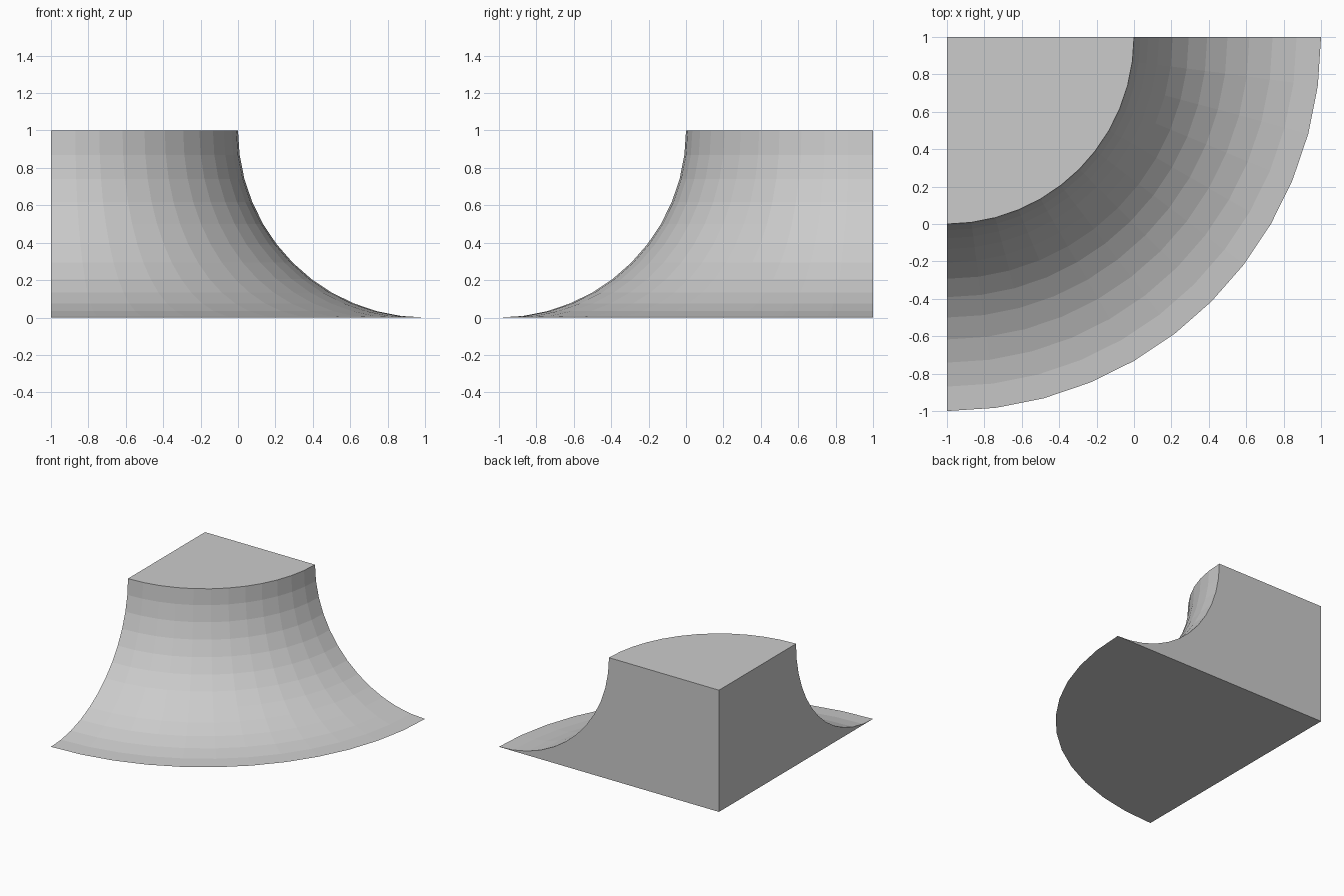
import bpy
import bmesh
from math import sin, cos, radians

if "Cube" in bpy.data.objects:
    bpy.data.objects.remove(bpy.data.objects["Cube"])

STEPS = 12             # segments along the curve and around the corner
STEP = radians(90 / STEPS)
AXIS = (-1.0, 1.0)     # vertical axis of the quarter turn

bm = bmesh.new()


def point(radius, z, angle):
    """Point turned about the corner axis, starting towards the front."""
    return bm.verts.new((AXIS[0] + radius * sin(angle), AXIS[1] - radius * cos(angle), z))


# Concave quarter-circle profile (outer foot to upper lip), swept round the corner
grid = [[point(2 - sin(k * STEP), 1 - cos(k * STEP), j * STEP) for k in range(STEPS + 1)]
        for j in range(STEPS + 1)]
for a, b in zip(grid, grid[1:]):
    for k in range(STEPS):
        bm.faces.new((a[k], b[k], b[k + 1], a[k + 1]))

# Flat base, top deck and the two straight side walls
low = point(0, 0, 0)
high = point(0, 1, 0)
bm.faces.new([low] + [col[0] for col in grid])
bm.faces.new([high] + [col[-1] for col in grid])
bm.faces.new([low] + grid[0] + [high])
bm.faces.new([low] + grid[-1] + [high])
bmesh.ops.recalc_face_normals(bm, faces=bm.faces)

mesh = bpy.data.meshes.new("corner_ramp")
bm.to_mesh(mesh)
bm.free()

# Single plain grey
grey = bpy.data.materials.new("light grey")
grey.diffuse_color = (0.6, 0.6, 0.6, 1)
grey.use_nodes = True
grey.node_tree.nodes["Principled BSDF"].inputs["Base Color"].default_value = grey.diffuse_color
mesh.materials.append(grey)

ramp = bpy.data.objects.new("corner_ramp", mesh)
bpy.context.collection.objects.link(ramp)
